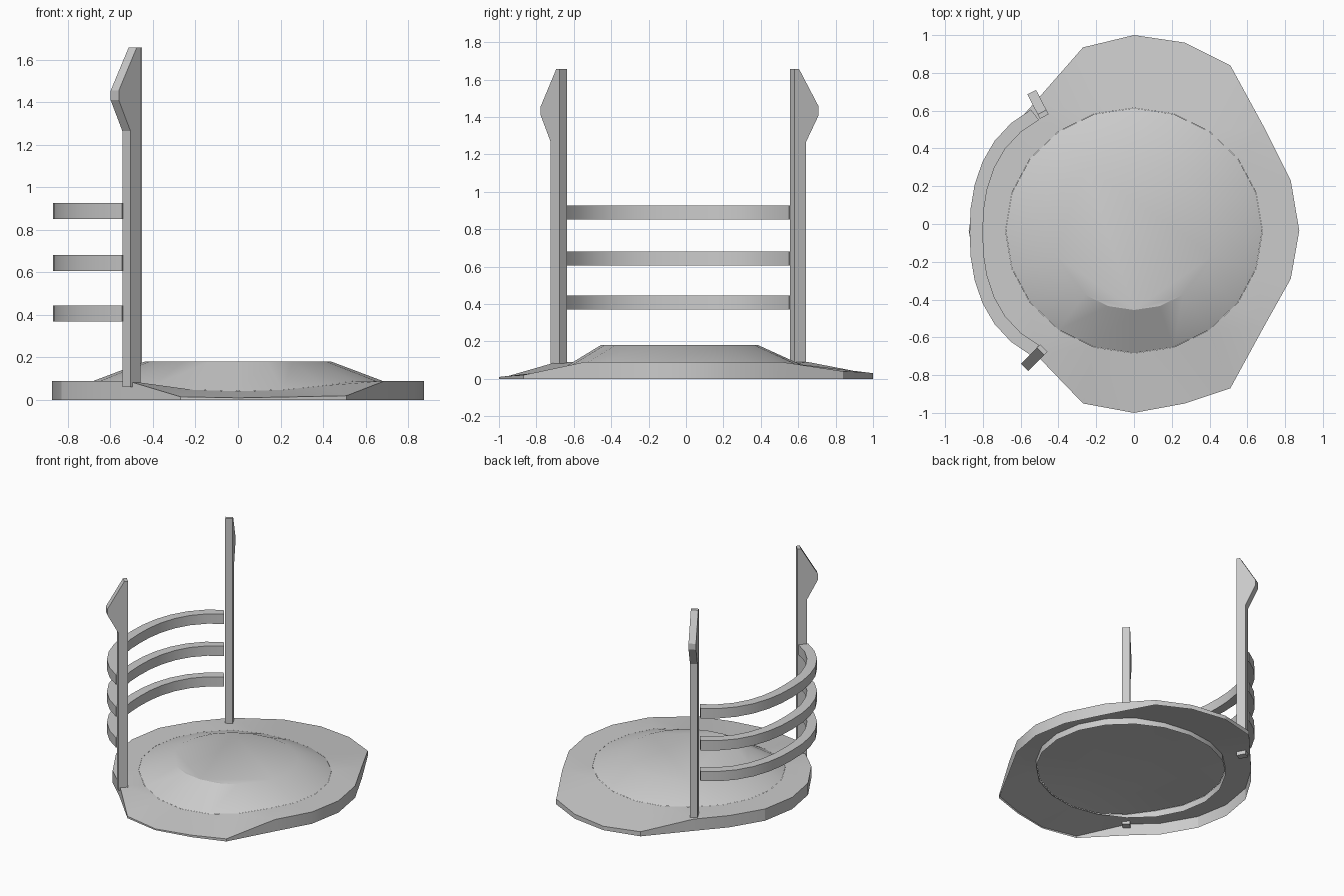
import bpy, bmesh, math
from mathutils import Vector

if "Cube" in bpy.data.objects:
    bpy.data.objects.remove(bpy.data.objects["Cube"])

CY = -0.035          # centre of the dome
SIDES = 20


def finish(name, bm, smooth=None):
    bmesh.ops.recalc_face_normals(bm, faces=bm.faces)
    me = bpy.data.meshes.new(name)
    bm.to_mesh(me)
    bm.free()
    ob = bpy.data.objects.new(name, me)
    bpy.context.collection.objects.link(ob)
    if smooth:
        bpy.ops.object.select_all(action='DESELECT')
        ob.select_set(True)
        bpy.context.view_layer.objects.active = ob
        bpy.ops.object.shade_smooth_by_angle(angle=math.radians(smooth))
    return ob


def loop(bm, pts):
    return [bm.verts.new(p) for p in pts]


def skin(bm, a, b):
    n = len(a)
    for i in range(n):
        j = (i + 1) % n
        bm.faces.new((a[i], a[j], b[j], b[i]))


def top_height(y):
    # plate droops towards its front and back ends
    if y < -0.45:
        return max(0.01, 0.09 - (-0.45 - y) * 0.21)
    if y > 0.5:
        return 0.09 - (y - 0.5) * 0.12
    return 0.09


def ring(r, z=None):
    out = []
    for i in range(SIDES):
        a = 2 * math.pi * i / SIDES
        x, y = r * math.cos(a), CY + r * 0.955 * math.sin(a)
        out.append((x, y, top_height(y) if z is None else z))
    return out


def stitch(bm, outer, inner):
    # triangulate between two loops by advancing along the smaller angle
    def ang(v):
        return math.atan2(v.co.y - CY, v.co.x) % (2 * math.pi)
    A = [ang(v) if k else 0 for k, v in enumerate(outer)] + [2 * math.pi]
    B = [ang(v) if k else 0 for k, v in enumerate(inner)] + [2 * math.pi]
    i = j = 0
    n, m = len(outer), len(inner)
    while i < n or j < m:
        if j >= m or (i < n and A[i + 1] <= B[j + 1]):
            bm.faces.new((outer[i], outer[(i + 1) % n], inner[j % m]))
            i += 1
        else:
            bm.faces.new((outer[i % n], inner[(j + 1) % m], inner[j]))
            j += 1


# base plate: open shell with irregular rim (x, y, top z), outer skirt and round opening
rim = [(.875, CY, .09), (.83, .23, .09), (.69, .51, .09), (.51, .84, .04),
       (.27, .96, .035), (0, 1, .03), (-.27, .935, .035), (-.52, .65, .09),
       (-.69, .46, .09), (-.83, .23, .09), (-.875, CY, .09), (-.83, -.29, .09),
       (-.69, -.53, .09), (-.52, -.69, .09), (-.27, -.95, .015), (0, -1, .01),
       (.27, -.95, .015), (.51, -.87, .02), (.69, -.54, .09), (.83, -.29, .09)]
bm = bmesh.new()
top_out, bot_out = loop(bm, rim), loop(bm, [(x, y, 0) for x, y, z in rim])
top_in = loop(bm, ring(.68))
bot_in = loop(bm, [(x, y, min(z - .004, .04)) for x, y, z in ring(.68)])
stitch(bm, top_out, top_in)
skin(bm, top_out, bot_out)
skin(bm, top_in, bot_in)
finish("base_plate", bm, 20)

# domed cushion, closed underneath
bm = bmesh.new()
base, crown = loop(bm, ring(.679)), loop(bm, ring(.44, .18))
skin(bm, base, crown)
bm.faces.new(crown)
under = loop(bm, ring(.4, .085))
skin(bm, under, base)
bm.faces.new(under)
for f in bm.faces:
    f.smooth = True
finish("dome", bm, 28)

# posts: side profile (outward, z) with a flared finial
profile = [(0, .06), (.068, .06), (.068, 1.265), (.145, 1.41),
           (.145, 1.455), (.026, 1.657), (0, 1.657)]


def post(name, inner, direction, width):
    d = Vector(direction).normalized()
    t = Vector((-d.y, d.x)) * width / 2
    bm = bmesh.new()
    sides = []
    for s in (-1, 1):
        sides.append(loop(bm, [(*(Vector(inner) + d * u + t * s), z) for u, z in profile]))
        bm.faces.new(sides[-1])
    skin(bm, *sides)
    finish(name, bm)


post("back_post", (-.475, .569), (-.46, .89), .052)
post("front_post", (-.477, -.656), (-.70, -.70), .054)

# three curved rails between the posts, slightly fuller at the shoulders
SEG = 12
for k, z in enumerate((.37, .606, .851)):
    bm = bmesh.new()
    sections = []
    for i in range(SEG + 1):
        u = 2 * i / SEG - 1
        a = math.pi + math.radians(53) * u
        bump = .023 * math.sin(math.pi * abs(u) ** 1.5)
        sections.append(loop(bm, [(-.055 + (r + bump) * math.cos(a),
                                   -.045 + (r + bump) * math.sin(a), z + h)
                                  for r, h in ((.745, 0), (.815, 0), (.815, .075), (.745, .075))]))
    for a, b in zip(sections, sections[1:]):
        skin(bm, a, b)
    bm.faces.new(sections[0])
    bm.faces.new(sections[-1])
    finish(f"rail_{k + 1}", bm, 30)
